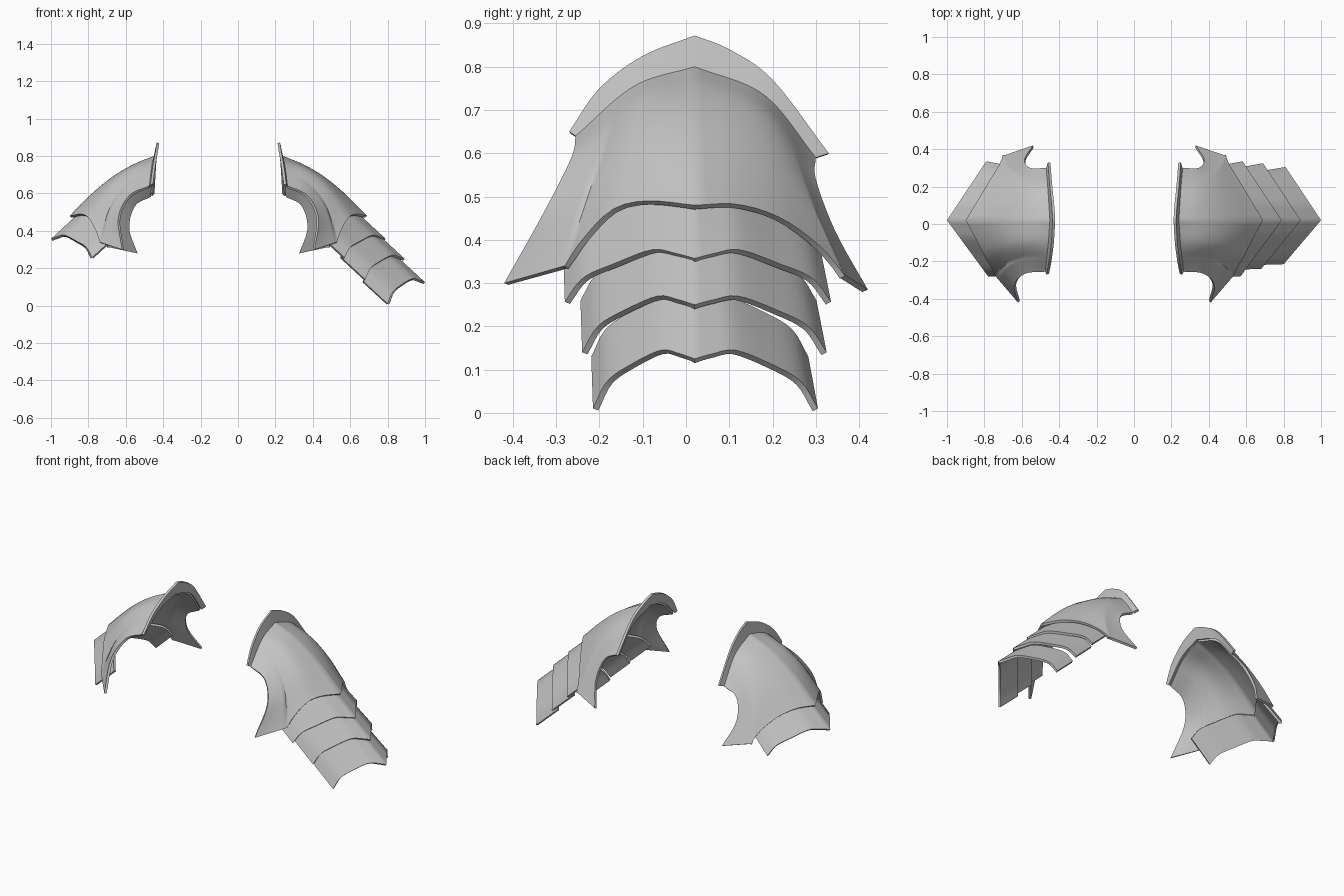
import bpy
from mathutils import Vector

if "Cube" in bpy.data.objects:
    bpy.data.objects.remove(bpy.data.objects["Cube"])

THICKNESS = 0.014
MIRROR_SHIFT = -0.21      # the right shoulder is mirrored about a shifted plane
HALF, ROWS = 20, 20

steel = bpy.data.materials.new("grey_steel")
steel.use_nodes = True
steel.diffuse_color = (0.55, 0.55, 0.55, 1)
steel.node_tree.nodes["Principled BSDF"].inputs["Base Color"].default_value = (0.55, 0.55, 0.55, 1)


def spline(points, count):
    """Smooth curve through points, evenly spaced; a doubled point makes a corner."""
    p = [Vector(q) for q in points]
    p = [p[0] * 2 - p[1]] + p + [p[-1] * 2 - p[-2]]
    dense = []
    for a, b, c, d in zip(p, p[1:], p[2:], p[3:]):
        for i in range(24):
            t = i / 24
            dense.append((b * 2 + (c - a) * t + (a * 2 - b * 5 + c * 4 - d) * t ** 2
                          + (b * 3 - a - c * 3 + d) * t ** 3) / 2)
    dense.append(p[-2])
    dist = [0]
    for a, b in zip(dense, dense[1:]):
        dist.append(dist[-1] + (b - a).length)
    out, k = [], 0
    for i in range(count + 1):
        s = dist[-1] * i / count
        while k < len(dense) - 2 and dist[k + 1] < s:
            k += 1
        f = (s - dist[k]) / max(dist[k + 1] - dist[k], 1e-9)
        out.append(dense[k].lerp(dense[k + 1], min(f, 1)))
    return out


def coons(side, ridge, inner, outer):
    """Patch between four edge curves, as columns from side to ridge."""
    cols = []
    for i in range(HALF + 1):
        u = i / HALF
        col = []
        for j in range(ROWS + 1):
            v = j / ROWS
            corners = inner[0].lerp(inner[-1], u).lerp(outer[0].lerp(outer[-1], u), v)
            col.append(side[j].lerp(ridge[j], u) + inner[i].lerp(outer[i], v) - corners)
        cols.append(col)
    return cols


def arch(front, back):
    """Curve over the ridge; each half runs from its side up to the ridge."""
    return spline(front, HALF) + spline(back, HALF)[-2::-1]


def plate(name, cols, mirrored):
    """Thick smooth shell from a grid of columns."""
    rows = len(cols[0])
    verts = [((MIRROR_SHIFT - p.x) if mirrored else p.x, p.y, p.z) for c in cols for p in c]
    faces = []
    for i in range(len(cols) - 1):
        for j in range(rows - 1):
            a, b = i * rows + j, (i + 1) * rows + j
            f = (a, a + 1, b + 1, b)
            faces.append(f[::-1] if mirrored else f)
    mesh = bpy.data.meshes.new(name)
    mesh.from_pydata(verts, [], faces)
    mesh.materials.append(steel)
    obj = bpy.data.objects.new(name, mesh)
    bpy.context.collection.objects.link(obj)
    bpy.ops.object.select_all(action='DESELECT')
    obj.select_set(True)
    bpy.context.view_layer.objects.active = obj
    mod = obj.modifiers.new("thickness", 'SOLIDIFY')
    mod.thickness, mod.offset = THICKNESS, -1
    bpy.ops.object.modifier_apply(modifier=mod.name)
    bpy.ops.object.shade_smooth_by_angle(angle=1.05)


# Dome edge curves
top, tip = (0.24, 0.02, 0.80), (0.69, 0.02, 0.48)
front_neck, back_neck = (0.265, -0.255, 0.64), (0.26, 0.30, 0.59)
front_spike, back_spike = (0.41, -0.42, 0.30), (0.33, 0.42, 0.285)
front_kink, back_kink = (0.53, -0.28, 0.34), (0.49, 0.365, 0.32)
ridge = spline([top, (0.35, 0.02, 0.755), (0.46, 0.02, 0.69), (0.57, 0.02, 0.60), tip], ROWS)
front_side = spline([front_neck, (0.37, -0.265, 0.59), (0.43, -0.325, 0.47), front_spike], ROWS)
back_side = spline([back_neck, (0.345, 0.30, 0.54), (0.375, 0.345, 0.42), back_spike], ROWS)
front_inner = [front_neck, (0.25, -0.12, 0.755), top]
back_inner = [back_neck, (0.25, 0.18, 0.735), top]
front_outer = [front_spike, front_kink, front_kink, (0.55, -0.24, 0.40),
               (0.59, -0.17, 0.47), (0.63, -0.09, 0.49), tip]
back_outer = [back_spike, back_kink, back_kink, (0.515, 0.31, 0.385),
              (0.57, 0.22, 0.45), (0.63, 0.12, 0.482), tip]
dome_front = coons(front_side, ridge, spline(front_inner, HALF), spline(front_outer, HALF))
dome_back = coons(back_side, ridge, spline(back_inner, HALF), spline(back_outer, HALF))
dome = dome_front + dome_back[-2::-1]

# Upright collar along the neck edge of the dome
peak = (0.225, 0.02, 0.872)
collar_rim = arch([(0.258, -0.27, 0.65), (0.245, -0.20, 0.75), (0.232, -0.10, 0.825), peak],
                  [(0.25, 0.33, 0.60), (0.24, 0.20, 0.77), (0.23, 0.10, 0.84), peak])
collar = [[a, b] for a, b in zip(collar_rim, arch(front_inner, back_inner))]


def lame(tip_x, tip_z, front_x, front_y, back_x, back_y, drop):
    """Overlapping strip: arched lower rim, slid up under the plate above."""
    halves = []
    for x, y in ((front_x, front_y), (back_x, back_y)):
        half = []
        for f, rise in ((1, -drop), (0.86, -drop * 0.45), (0.62, -0.012),
                        (0.33, 0.02), (0.15, 0.012), (0, 0)):
            half.append((tip_x + (x - tip_x) * f, 0.02 + (y - 0.02) * f, tip_z + rise))
        halves.append(half)
    cols = []
    for p in arch(*halves):
        slide = Vector((-0.13, -0.018 * max(0, p.y) / 0.3 - 0.004, 0.12))
        cols.append([p + slide * (1 - j / 4) for j in range(5)])
    return cols


lames = {
    "upper_lame": lame(0.79, 0.357, 0.57, -0.28, 0.58, 0.335, 0.10),
    "middle_lame": lame(0.892, 0.25, 0.68, -0.24, 0.69, 0.325, 0.11),
    "lower_lame": lame(1.0, 0.125, 0.80, -0.215, 0.81, 0.305, 0.115),
}

# Left shoulder carries three lames, the right shoulder only the upper one
for side, mirrored in (("left", False), ("right", True)):
    plate(side + "_shoulder_dome", dome, mirrored)
    plate(side + "_collar", collar, mirrored)
    for name, cols in lames.items():
        if not mirrored or name == "upper_lame":
            plate(side + "_" + name, cols, mirrored)
